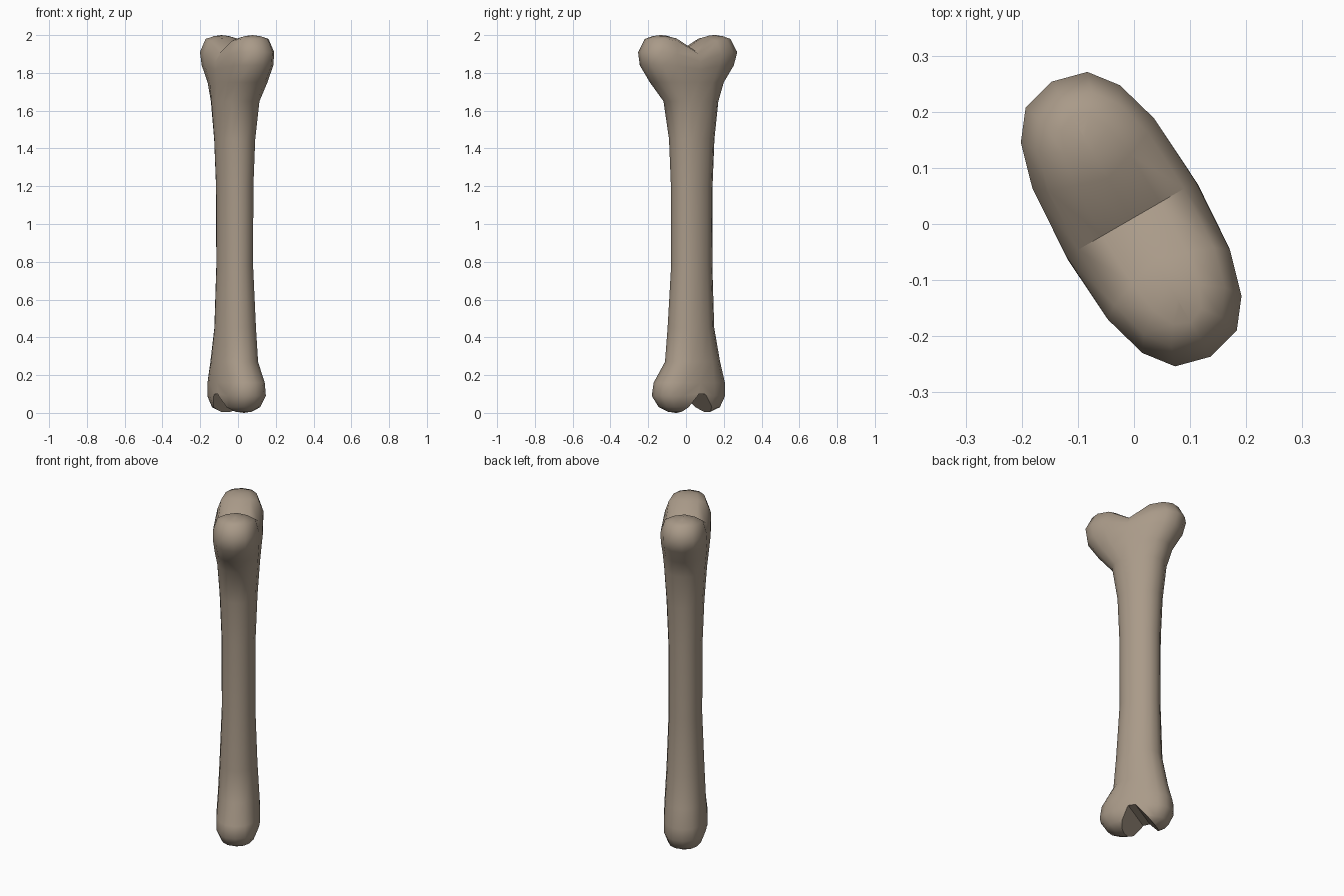
import bpy, bmesh, math
from math import cos, sin, pi

cube = bpy.data.objects.get("Cube")
if cube:
    bpy.data.objects.remove(cube, do_unlink=True)

SIDES = 16

# One flat bone colour
mat = bpy.data.materials.new("bone_beige")
mat.use_nodes = True
colour = (0.40, 0.325, 0.25, 1)
mat.diffuse_color = colour
mat.node_tree.nodes["Principled BSDF"].inputs["Base Color"].default_value = colour


def outline(centre, long_half, short_half, power):
    """Rounded cross-section: long axis on local x, short axis on local y."""
    pts = []
    for i in range(SIDES):
        a = 2 * pi * i / SIDES
        c, s = cos(a), sin(a)
        x = math.copysign(abs(c) ** (2 / power), c) if abs(c) > 1e-6 else 0
        y = math.copysign(abs(s) ** (2 / power), s) if abs(s) > 1e-6 else 0
        pts.append((centre + long_half * x, short_half * y))
    return pts


def upper_knuckles(x, y):
    """Height of the two rounded bumps at the upper end."""
    return 2 - 2.6 * (abs(x - 0.01) - 0.16) ** 2 - 2.6 * y * y


# Cross-sections: height, centre, long half, short half, power, saddle drop
sections = [
    (0.03, 0.02, 0.172, 0.095, 2.5, 0),
    (0.09, 0.015, 0.205, 0.118, 2.5, 0),
    (0.16, 0.02, 0.20, 0.118, 2.4, 0),
    (0.27, 0.04, 0.152, 0.112, 2.2, 0),
    (0.45, 0.03, 0.128, 0.103, 2.1, 0),
    (0.78, 0.035, 0.113, 0.091, 2.1, 0),
    (1.20, 0.035, 0.114, 0.093, 2.1, 0),
    (1.45, 0.035, 0.124, 0.103, 2.1, 0),
    (1.65, 0.03, 0.150, 0.117, 2.2, 0),
    (1.75, 0.005, 0.208, 0.127, 2.3, 0),
    (1.84, 0.005, 0.268, 0.134, 2.5, 0.02),
    (1.91, 0.01, 0.283, 0.133, 2.6, 0.05),
]
rings = []

# Lower cap, from its middle line outward
for sx, sy, z in ((0.5, 0, 0), (0.72, 0.55, 0.006)):
    rings.append([(x, y, z) for x, y in outline(0.02, 0.172 * sx, 0.095 * sy, 2.5)])

# Shaft and both swollen ends
for z, centre, a, b, power, sag in sections:
    rings.append([(x, y, z - sag * max(0, 1 - abs(x - centre) / 0.17))
                  for x, y in outline(centre, a, b, power)])

# Upper cap, closing to its middle line
for sx, sy in ((0.87, 0.82), (0.75, 0.45), (0.62, 0)):
    rings.append([(x, y, upper_knuckles(x, y))
                  for x, y in outline(0.01, 0.283 * sx, 0.133 * sy, 2.6)])

bm = bmesh.new()
loops = [[bm.verts.new(p) for p in ring] for ring in rings]
for low, high in zip(loops, loops[1:]):
    for i in range(SIDES):
        j = (i + 1) % SIDES
        bm.faces.new((low[i], low[j], high[j], high[i]))
bmesh.ops.remove_doubles(bm, verts=bm.verts, dist=0.0005)
bmesh.ops.recalc_face_normals(bm, faces=bm.faces)
mesh = bpy.data.meshes.new("bone")
bm.to_mesh(mesh)
bm.free()
mesh.materials.append(mat)
bone = bpy.data.objects.new("bone", mesh)
bpy.context.collection.objects.link(bone)

# Wedge that cuts the groove between the lower knuckles
bm = bmesh.new()
profile = ((-0.07, -0.02), (0.15, -0.02), (0.05, 0.10), (0.01, 0.10))
face = bm.faces.new([bm.verts.new((x, -0.3, z)) for x, z in profile])
side = bmesh.ops.extrude_face_region(bm, geom=[face])["geom"]
bmesh.ops.translate(bm, vec=(0, 0.6, 0),
                    verts=[v for v in side if isinstance(v, bmesh.types.BMVert)])
bmesh.ops.recalc_face_normals(bm, faces=bm.faces)
cut_mesh = bpy.data.meshes.new("groove_cutter")
bm.to_mesh(cut_mesh)
bm.free()
cut_mesh.materials.append(mat)
cutter = bpy.data.objects.new("groove_cutter", cut_mesh)
cutter.hide_render = True
bpy.context.collection.objects.link(cutter)

groove = bone.modifiers.new("groove", 'BOOLEAN')
groove.operation = 'DIFFERENCE'
groove.solver = 'EXACT'
groove.object = cutter
bpy.ops.object.select_all(action='DESELECT')
bone.select_set(True)
bpy.context.view_layer.objects.active = bone
bpy.ops.object.modifier_apply(modifier=groove.name)
bpy.data.objects.remove(cutter, do_unlink=True)

# Smooth surface with a sharp groove, turned about the upright axis
bpy.ops.object.shade_smooth_by_angle(angle=math.radians(50))
bone.rotation_euler.z = math.radians(120)
